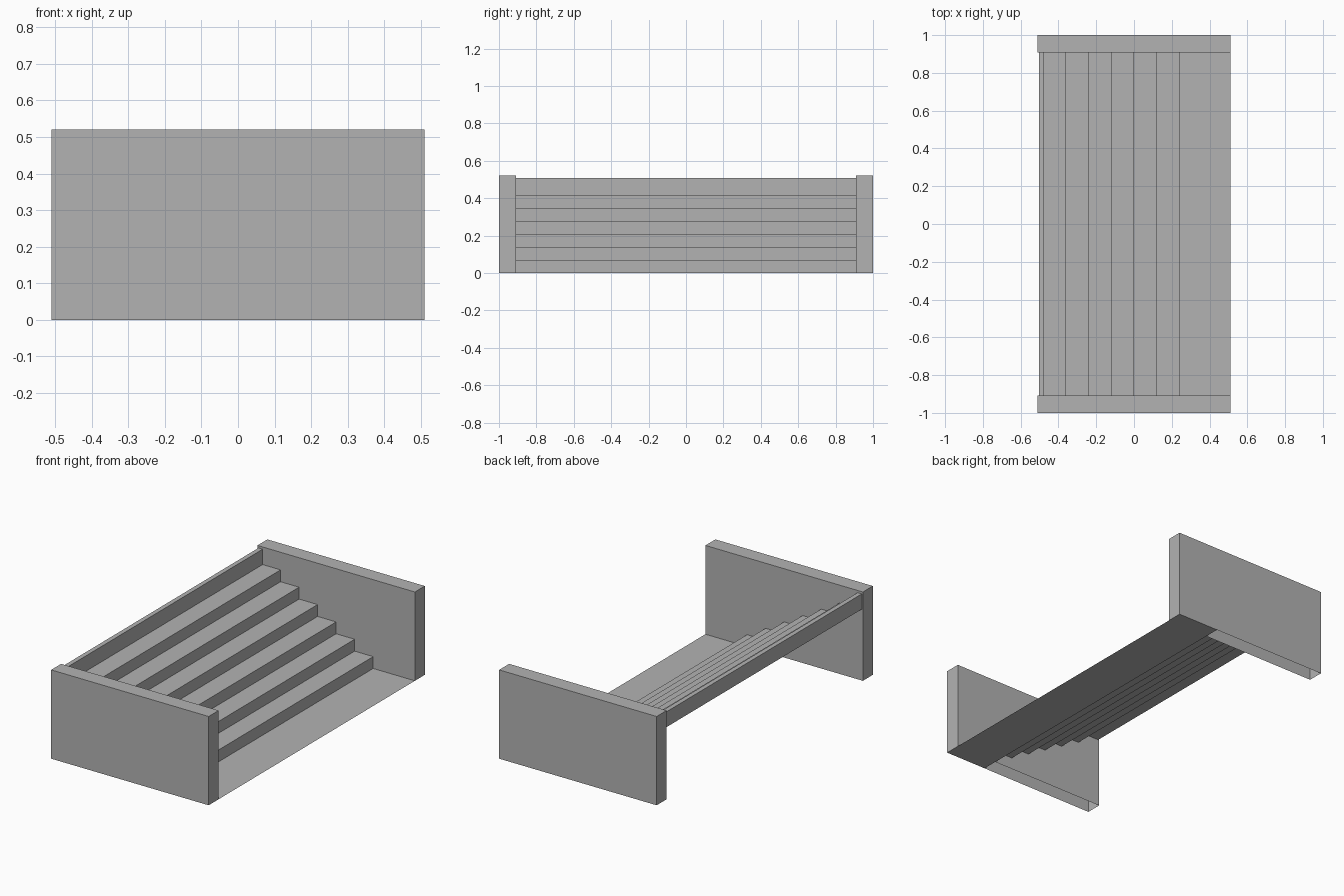
import bpy
import bmesh

cube = bpy.data.objects.get("Cube")
if cube:
    bpy.data.objects.remove(cube, do_unlink=True)

HALF_X, HALF_Y, INNER_Y, HEIGHT = 0.51, 1.0, 0.908, 0.52
STEPS, TREAD, RISE = 6, 0.12, 0.0695
FIRST_X, LIP_X, BACK_X, LIP_TOP = 0.24, -0.476, -0.503, 0.507

grey = bpy.data.materials.new("plain grey")
grey.use_nodes = True
colour = (0.45, 0.45, 0.45, 1.0)
grey.diffuse_color = colour
grey.node_tree.nodes["Principled BSDF"].inputs["Base Color"].default_value = colour


def make_object(name, bm):
    mesh = bpy.data.meshes.new(name)
    bm.to_mesh(mesh)
    bm.free()
    mesh.materials.append(grey)
    obj = bpy.data.objects.new(name, mesh)
    bpy.context.collection.objects.link(obj)
    return obj


def sweep(name, profile, half_width):
    """Sheet made by drawing an x-z profile along y."""
    bm = bmesh.new()
    rows = [[bm.verts.new((x, y, z)) for y in (-half_width, half_width)]
            for x, z in profile]
    for (a, b), (c, d) in zip(rows, rows[1:]):
        bm.faces.new((a, b, d, c))
    return make_object(name, bm)


def end_panel(name, side):
    """Hollow slab, open underneath."""
    bm = bmesh.new()
    bmesh.ops.create_cube(bm, size=1)
    for v in bm.verts:
        v.co.x *= 2 * HALF_X
        v.co.y = side * (HALF_Y + INNER_Y) / 2 + v.co.y * (HALF_Y - INNER_Y)
        v.co.z = (v.co.z + 0.5) * HEIGHT
    bottom = [f for f in bm.faces if f.normal.z < -0.5]
    bmesh.ops.delete(bm, geom=bottom, context="FACES_ONLY")
    return make_object(name, bm)


# End panels
end_panel("front_panel", -1)
end_panel("back_panel", 1)

# Flat floor running below both panels
sweep("floor", [(HALF_X, 0), (FIRST_X, 0)], HALF_Y)

# Stepped tiers rising to a raised lip
profile = [(FIRST_X, 0)]
for i in range(STEPS):
    z = (i + 1) * RISE
    end = FIRST_X - (i + 1) * TREAD if i < STEPS - 1 else LIP_X
    profile += [(FIRST_X - i * TREAD, z), (end, z)]
sweep("stepped_tiers", profile, INNER_Y)

top = STEPS * RISE
sweep("raised_lip", [(LIP_X, top), (LIP_X, LIP_TOP), (BACK_X, LIP_TOP),
                     (BACK_X, top), (LIP_X, top)], INNER_Y)
